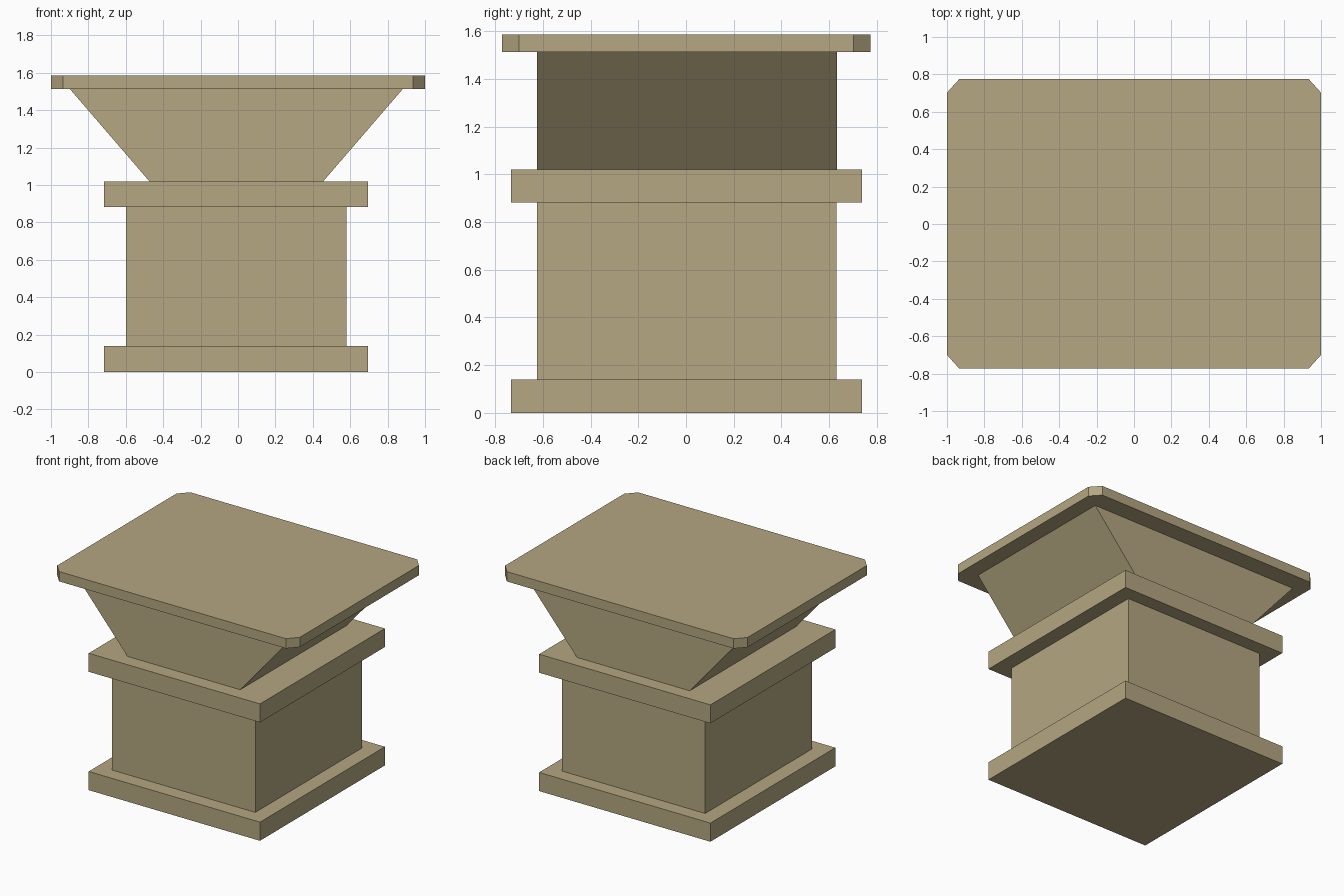
import bpy

if "Cube" in bpy.data.objects:
    bpy.data.objects.remove(bpy.data.objects["Cube"])

# Single stone colour
stone = bpy.data.materials.new("tan stone")
stone.diffuse_color = (0.46, 0.385, 0.22, 1.0)
stone.use_nodes = True
stone.node_tree.nodes["Principled BSDF"].inputs["Base Color"].default_value = stone.diffuse_color


def rect(x0, x1, y0, y1):
    return [(x0, y0), (x1, y0), (x1, y1), (x0, y1)]


def loft(name, low, high, z0, z1):
    """Solid between two matching outlines at heights z0 and z1."""
    n = len(low)
    verts = [(x, y, z0) for x, y in low] + [(x, y, z1) for x, y in high]
    faces = [tuple(reversed(range(n))), tuple(range(n, 2 * n))]
    faces += [(i, (i + 1) % n, (i + 1) % n + n, i + n) for i in range(n)]
    mesh = bpy.data.meshes.new(name)
    mesh.from_pydata(verts, [], faces)
    mesh.materials.append(stone)
    obj = bpy.data.objects.new(name, mesh)
    bpy.context.collection.objects.link(obj)
    return obj


# Foot plate, column and collar
plate = rect(-0.717, 0.695, -0.734, 0.737)
shaft = rect(-0.60, 0.58, -0.625, 0.631)
loft("foot_plate", plate, plate, 0.0, 0.139)
loft("column", shaft, shaft, 0.139, 0.882)
loft("collar", plate, plate, 0.882, 1.02)

# Flared neck, widening only along x
loft("flared_neck", rect(-0.474, 0.456, -0.625, 0.633),
     rect(-0.898, 0.88, -0.625, 0.633), 1.02, 1.512)

# Top slab with clipped corners
X, Y0, Y1, CX, CY = 1.0, -0.772, 0.774, 0.065, 0.072
slab = [(-X + CX, Y0), (X - CX, Y0), (X, Y0 + CY), (X, Y1 - CY),
        (X - CX, Y1), (-X + CX, Y1), (-X, Y1 - CY), (-X, Y0 + CY)]
loft("top_slab", slab, slab, 1.512, 1.585)
